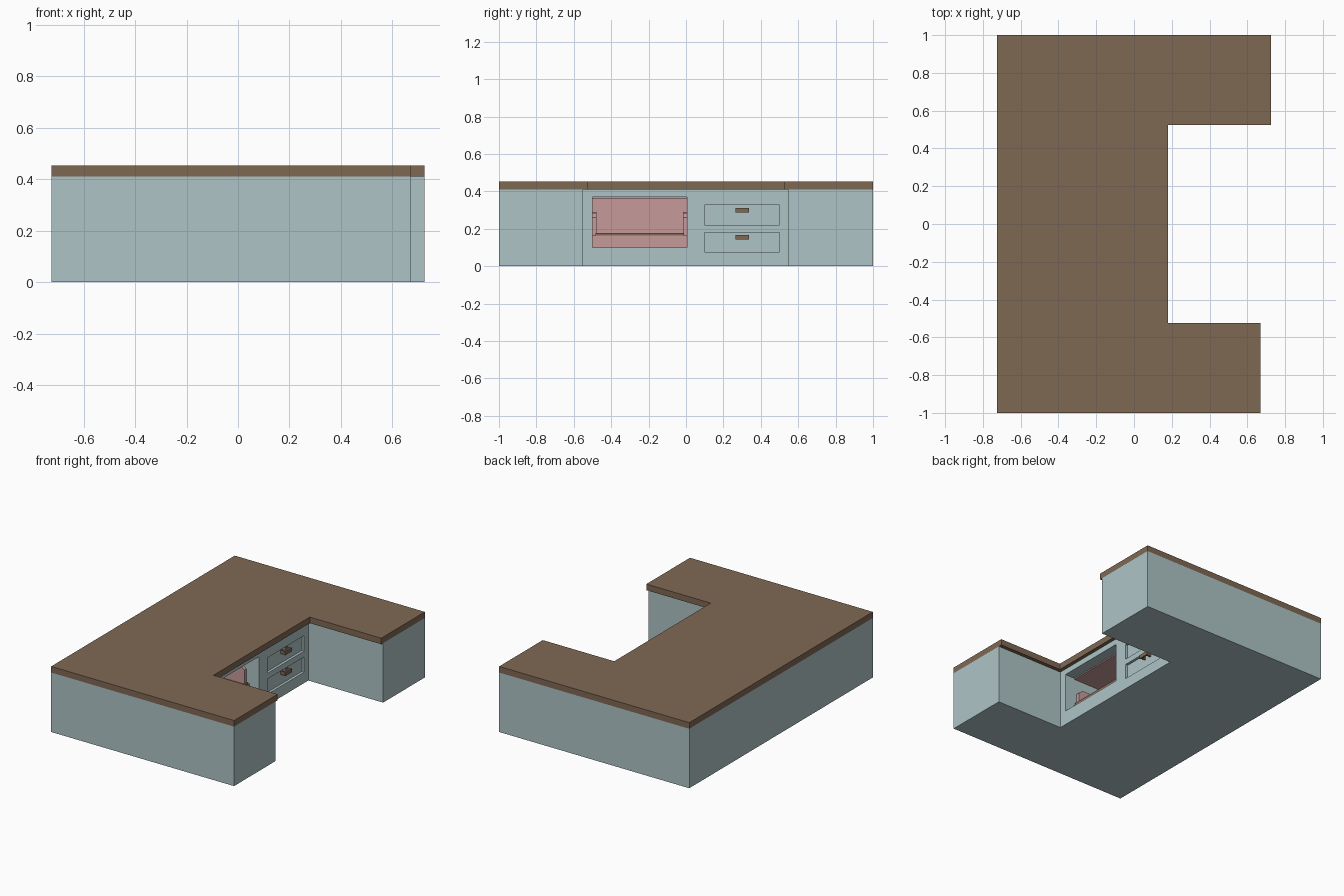
import bpy, bmesh

if "Cube" in bpy.data.objects:
    bpy.data.objects.remove(bpy.data.objects["Cube"])


def material(name, rgb):
    m = bpy.data.materials.new(name)
    lin = [(c / 255 / 12.92) if c < 11 else ((c / 255 + 0.055) / 1.055) ** 2.4 for c in rgb]
    m.diffuse_color = (*lin, 1)
    m.use_nodes = True
    m.node_tree.nodes["Principled BSDF"].inputs["Base Color"].default_value = m.diffuse_color
    return m


TEAL = material("pale teal paint", (174, 196, 197))
BROWN = material("brown wood", (127, 104, 84))
PINK = material("dusty pink", (199, 154, 154))


def prism(name, outline, axis, lo, hi, mat):
    """Extrude a 2D outline: axis 'z' uses (x, y) points, axis 'y' uses (x, z) points."""
    bm = bmesh.new()
    pts = [(a, b, lo) if axis == 'z' else (a, lo, b) for a, b in outline]
    face = bm.faces.new([bm.verts.new(p) for p in pts])
    ext = bmesh.ops.extrude_face_region(bm, geom=[face])
    shift = (0, 0, hi - lo) if axis == 'z' else (0, hi - lo, 0)
    bmesh.ops.translate(bm, vec=shift, verts=[v for v in ext['geom'] if isinstance(v, bmesh.types.BMVert)])
    bmesh.ops.recalc_face_normals(bm, faces=bm.faces)
    me = bpy.data.meshes.new(name)
    bm.to_mesh(me)
    bm.free()
    me.materials.append(mat)
    ob = bpy.data.objects.new(name, me)
    bpy.context.collection.objects.link(ob)
    return ob


def box(name, x0, x1, y0, y1, z0, z1, mat):
    return prism(name, [(x0, y0), (x1, y0), (x1, y1), (x0, y1)], 'z', z0, z1, mat)


def u_shape(front_x, y_lo, y_hi):
    return [(-0.725, -1), (0.67, -1), (0.67, y_lo), (front_x, y_lo),
            (front_x, y_hi), (0.725, y_hi), (0.725, 1), (-0.725, 1)]


FRONT = 0.155   # inner front face of the middle cabinet
BACK = -0.15    # back of the open niche

# U-shaped base and overhanging worktop
cabinet = prism("cabinet_base", u_shape(FRONT, -0.55, 0.545), 'z', 0, 0.41, TEAL)
prism("worktop", u_shape(0.18, -0.525, 0.525), 'z', 0.41, 0.452, BROWN)

# cut the niche and two drawer recesses
drawers = [(0.075, 0.18), (0.22, 0.327)]
cuts = [(BACK, -0.5, 0.005, 0.1, 0.37)] + [(FRONT - 0.018, 0.1, 0.5, a, b) for a, b in drawers]
for x, y0, y1, z0, z1 in cuts:
    cutter = box("cutter", x, FRONT + 0.1, y0, y1, z0, z1, TEAL)
    cutter.hide_render = True
    mod = cabinet.modifiers.new("cut", 'BOOLEAN')
    mod.operation, mod.solver, mod.object = 'DIFFERENCE', 'EXACT', cutter
    bpy.context.view_layer.objects.active = cabinet
    bpy.ops.object.modifier_apply(modifier=mod.name)
    bpy.data.objects.remove(cutter)

# pink lining at the rear of the niche
box("niche_back", BACK, BACK + 0.008, -0.5, 0.005, 0.1, 0.37, PINK)
box("niche_ceiling", BACK, 0.08, -0.5, 0.005, 0.362, 0.37, PINK)

# pink seat with a dark rail along its front and curved end brackets
box("niche_seat", BACK, 0.085, -0.5, 0.005, 0.1, 0.165, PINK)
box("seat_rail", 0.07, 0.085, -0.485, -0.01, 0.165, 0.178, BROWN)
for side, y0, y1 in (("left", -0.5, -0.478), ("right", -0.017, 0.005)):
    prism(side + "_arm", [(BACK, 0.165), (0.06, 0.165), (0.06, 0.26), (0.03, 0.285), (BACK, 0.29)],
          'y', y0, y1, PINK)

# drawer pulls: two posts and a bar
for i, zc in enumerate((0.155, 0.299)):
    for j, y in enumerate((0.268, 0.322)):
        box(f"pull_post_{i}_{j}", FRONT - 0.02, FRONT + 0.012, y, y + 0.012, zc - 0.012, zc + 0.012, BROWN)
    box(f"pull_bar_{i}", FRONT + 0.008, FRONT + 0.02, 0.264, 0.338, zc - 0.013, zc + 0.013, BROWN)
